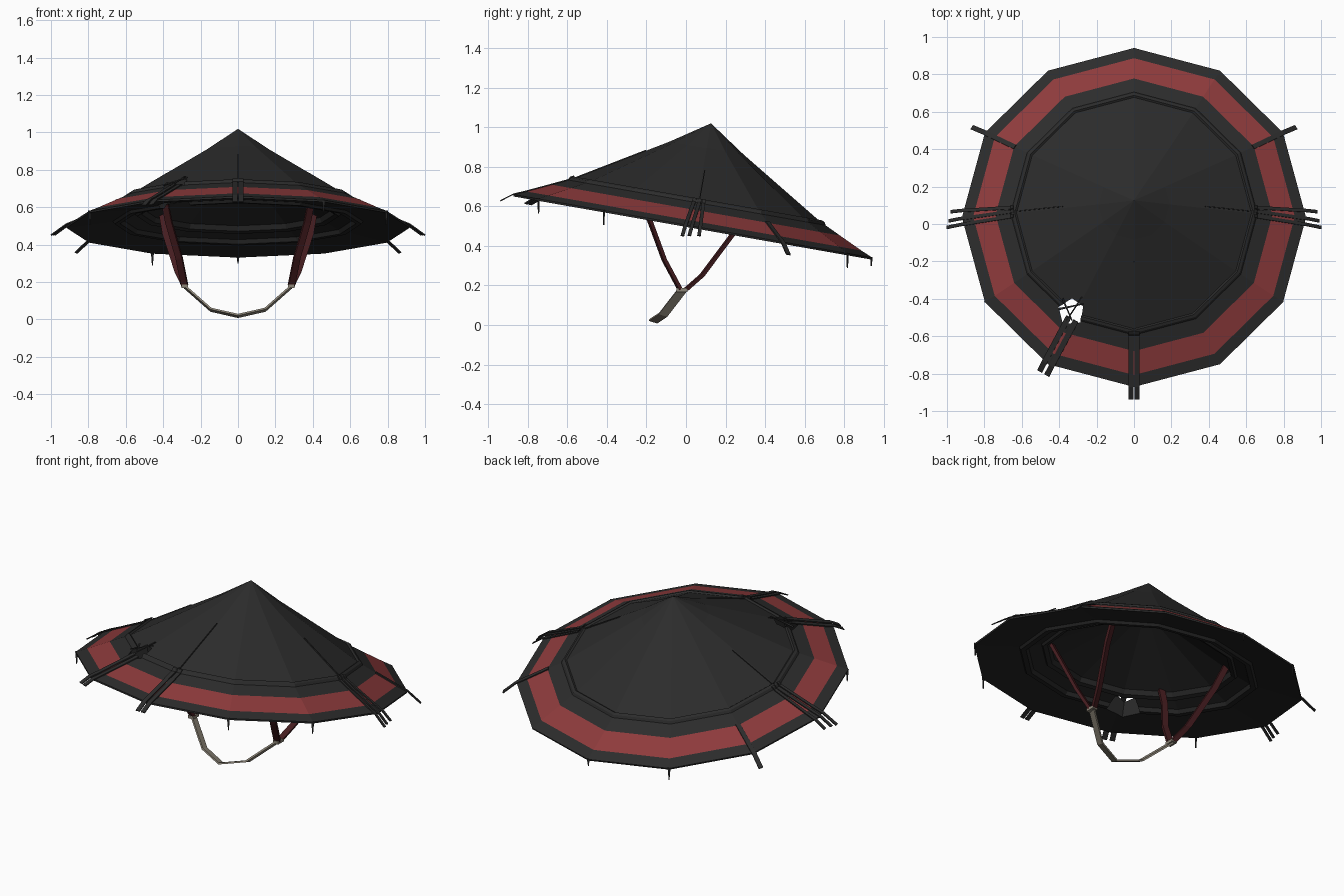
import bpy, bmesh, math
from mathutils import Vector, Matrix

old = bpy.data.objects.get("Cube")
if old:
    bpy.data.objects.remove(old)


def make_material(name, rgb):
    m = bpy.data.materials.new(name)
    m.use_nodes = True
    m.diffuse_color = (*rgb, 1)
    bsdf = m.node_tree.nodes["Principled BSDF"]
    bsdf.inputs["Base Color"].default_value = (*rgb, 1)
    bsdf.inputs["Roughness"].default_value = 0.9
    return m


BLACK = make_material("charcoal", (0.025, 0.025, 0.025))
RED = make_material("dull red", (0.27, 0.043, 0.045))
LINING = make_material("lining black", (0.019, 0.019, 0.019))
CORD = make_material("dark red cord", (0.06, 0.012, 0.014))
BEIGE = make_material("pale cloth", (0.27, 0.24, 0.19))

# The hat leans backward: local z is the hat's own axis
TILT = Matrix.Translation((0, 0.035, 0.5)) @ Matrix.Rotation(math.radians(-10), 4, 'X')
SIDES = 12
# Radius and height: outside from the tip to the rim, then the lining back to the middle
PROFILE = [(0, 0.527), (0.19, 0.4), (0.628, 0.135), (0.638, 0.142), (0.652, 0.134),
           (0.66, 0.12), (0.74, 0.082), (0.86, 0.026), (0.92, 0)]
UNDERSIDE = [(0.918, -0.01), (0.67, 0.025), (0.66, 0.01), (0.63, 0.012), (0.62, 0.035),
             (0.55, 0.065), (0.54, 0.052), (0.515, 0.062), (0.505, 0.09), (0, 0.36)]
STRIPE = 6


def add_object(name, bm, mats, matrix=None):
    bmesh.ops.recalc_face_normals(bm, faces=bm.faces)
    me = bpy.data.meshes.new(name)
    bm.to_mesh(me)
    bm.free()
    for m in mats:
        me.materials.append(m)
    ob = bpy.data.objects.new(name, me)
    bpy.context.collection.objects.link(ob)
    if matrix:
        ob.matrix_world = matrix
    return ob


def height(r):
    for (r0, h0), (r1, h1) in zip(PROFILE, PROFILE[1:]):
        if r <= r1:
            return h0 + (h1 - h0) * (r - r0) / (r1 - r0)
    return -0.75 * (r - PROFILE[-1][0])


def lathe(points):
    """Twelve-sided turned body; the stripe and the underside get their own colour."""
    bm = bmesh.new()
    rings = []
    for r, h in points:
        if r == 0:
            rings.append([bm.verts.new((0, 0, h))] * SIDES)
        else:
            angles = [math.tau * i / SIDES for i in range(SIDES)]
            rings.append([bm.verts.new((r * math.cos(a), r * math.sin(a), h)) for a in angles])
    for k, (a, b) in enumerate(zip(rings, rings[1:])):
        for i in range(SIDES):
            j = (i + 1) % SIDES
            corners = list(dict.fromkeys([a[i], b[i], b[j], a[j]]))
            face = bm.faces.new(corners)
            face.material_index = 1 if k == STRIPE else 2 if k >= len(PROFILE) else 0
    return bm


def ribbon(name, points, side, width, mat, thick=0.006, matrix=None, tip=1.0):
    """Flat band along a path, its width lying along the side vector."""
    bm = bmesh.new()
    pts = [Vector(p) for p in points]
    side = Vector(side).normalized()
    rings = []
    for i, p in enumerate(pts):
        tangent = pts[min(i + 1, len(pts) - 1)] - pts[max(i - 1, 0)]
        n = tangent.cross(side).normalized() * thick / 2
        w = side * width / 2 * (tip if i == len(pts) - 1 else 1)
        rings.append([bm.verts.new(p + v) for v in (w + n, n - w, -w - n, w - n)])
    for a, b in zip(rings, rings[1:]):
        for i in range(4):
            j = (i + 1) % 4
            bm.faces.new((a[i], a[j], b[j], b[i]))
    bm.faces.new(rings[0])
    bm.faces.new(rings[-1])
    return add_object(name, bm, [mat], matrix)


# Hat body with the red stripe and the dark, ringed lining
hat = add_object("hat_shell", lathe(PROFILE + UNDERSIDE), [BLACK, RED, LINING], TILT)

# Torn hole through the hat, wider in the lining
bm = bmesh.new()
bmesh.ops.create_cone(bm, cap_ends=True, segments=5, radius1=0.13, radius2=0.01, depth=0.4)
hole_angle = math.radians(-122)
hole = Vector((0.625 * math.cos(hole_angle), 0.625 * math.sin(hole_angle), height(0.625)))
cutter = add_object("hole_cutter", bm, [BLACK], TILT @ Matrix.Translation(hole))
cutter.hide_render = True
cut = hat.modifiers.new("torn_hole", 'BOOLEAN')
cut.object = cutter
cut.solver = 'EXACT'
bpy.context.view_layer.update()
result = bpy.data.meshes.new_from_object(hat.evaluated_get(bpy.context.evaluated_depsgraph_get()))
hat.modifiers.clear()
hat.data = result
bpy.data.objects.remove(cutter)

# Frayed straws across the hole
for k, (a, b) in enumerate([((-0.07, 0.01), (0.06, 0.03)), ((-0.05, 0.06), (0.0, -0.05)),
                            ((0.05, 0.06), (-0.03, -0.05))]):
    ends = [(hole.x + x, hole.y + y, height(math.hypot(hole.x + x, hole.y + y)) + 0.004)
            for x, y in (a, b)]
    ribbon(f"frayed_straw_{k}", ends, (0.4, 1, 0), 0.012, BLACK, matrix=TILT, tip=0.4)


# Dark strips laid down the slope and over the rim
def strip(name, degrees, offset, start, end, width, skew=0.0):
    a = math.radians(degrees)
    out = Vector((math.cos(a), math.sin(a), 0))
    across = Vector((-math.sin(a), math.cos(a), 0))
    bends = [r for r, h in PROFILE if start < r < end]
    pts = [out * r + across * (offset + skew * (r - 0.7)) + Vector((0, 0, height(r) + 0.002))
           for r in [start, *bends, end]]
    ribbon(name, pts, across, width, BLACK, matrix=TILT)


for label, deg in (("left", 0), ("right", 180)):
    s = 1 if deg == 0 else -1
    for k, (off, skew) in enumerate(((-0.02, -0.08), (0.008, -0.06), (0.033, 0.02))):
        strip(f"{label}_strip_{k}", deg, s * off, 0.645, 1.0 - 0.01 * k, 0.018, s * skew)
    strip(f"{label}_thin_strip", deg, s * 0.01, 0.38, 0.66, 0.005)
for k in (-1, 1):
    strip(f"front_strip_{k}", -90, k * 0.017, 0.645, 0.98, 0.026)
    strip(f"front_right_strip_{k}", -120, k * 0.022, 0.66, 0.97, 0.03)
strip("front_thin_strip", -90, 0, 0.3, 0.66, 0.005)
strip("back_left_strip", 30, 0, 0.735, 1.0, 0.026)
strip("back_right_strip", 150, 0, 0.735, 1.0, 0.026)

# Loose threads hanging from the rim corners
for deg in (90, 120, -30, -60, -150):
    a = math.radians(deg)
    p = TILT @ Vector((0.915 * math.cos(a), 0.915 * math.sin(a), 0.002))
    length = 0.045 if deg == 90 else 0.075
    ribbon(f"rim_thread_{deg}", [p, p - Vector((0, 0, length))], (1, 0.4, 0), 0.016, BLACK, tip=0.2)

# Cords on both sides joined by a chin strap
for label, s in (("left", 1), ("right", -1)):
    front = [(0.395, -0.235, 0.645), (0.37, -0.18, 0.52), (0.315, -0.11, 0.33), (0.285, -0.03, 0.18)]
    back = [(0.405, 0.31, 0.565), (0.385, 0.23, 0.45), (0.32, 0.08, 0.25), (0.285, 0, 0.18)]
    for part, path in (("front", front), ("back", back)):
        ribbon(f"{label}_{part}_cord", [(s * x, y, z) for x, y, z in path],
               (1, s * 0.3, 0), 0.036, CORD, thick=0.018)
    ribbon(f"{label}_cord_knot", [(s * 0.285, -0.02, 0.186), (s * 0.285, -0.02, 0.168)],
           (0, 1, 0), 0.055, BEIGE, thick=0.035)

half = [(0.285, -0.02, 0.175), (0.145, -0.115, 0.052)]
chin = half + [(0, -0.165, 0.019)] + [(-x, y, z) for x, y, z in reversed(half)]
ribbon("chin_strap", chin, (0, 1, -0.3), 0.045, BEIGE, thick=0.01)
